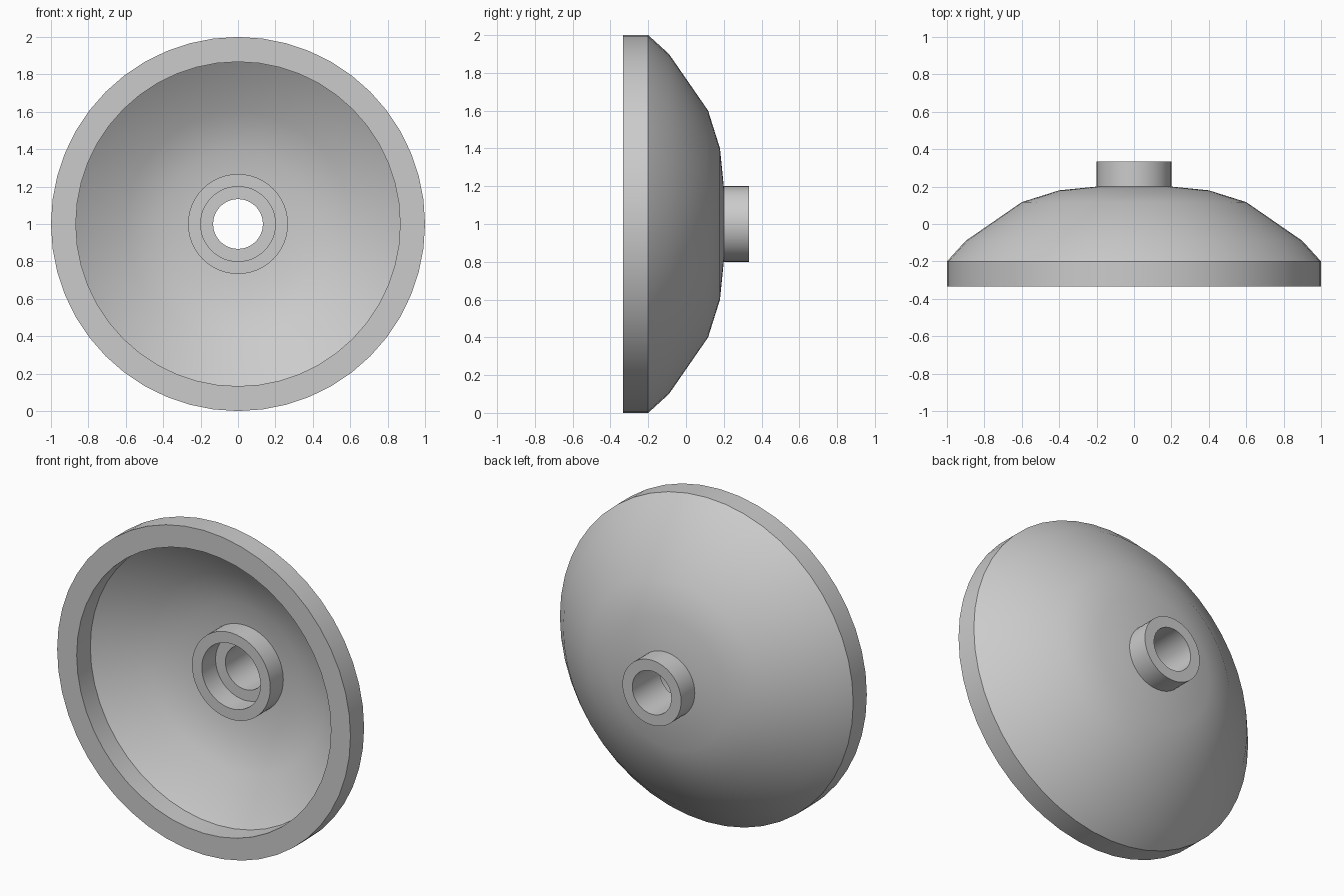
import bpy, bmesh, math

if "Cube" in bpy.data.objects:
    bpy.data.objects.remove(bpy.data.objects["Cube"])

def ring(name, profile, sides):
    """Revolve a closed (radius, y) profile about the y axis at z = 1."""
    bm = bmesh.new()
    loops = []
    for i in range(sides):
        a = 2 * math.pi * i / sides
        loops.append([bm.verts.new((r * math.cos(a), y, 1 + r * math.sin(a)))
                      for r, y in profile])
    n = len(profile)
    for i in range(sides):
        a, b = loops[i], loops[(i + 1) % sides]
        for j in range(n):
            k = (j + 1) % n
            bm.faces.new((a[j], a[k], b[k], b[j]))
    bmesh.ops.recalc_face_normals(bm, faces=bm.faces)
    mesh = bpy.data.meshes.new(name)
    bm.to_mesh(mesh)
    bm.free()
    obj = bpy.data.objects.new(name, mesh)
    bpy.context.collection.objects.link(obj)
    bpy.ops.object.select_all(action='DESELECT')
    obj.select_set(True)
    bpy.context.view_layer.objects.active = obj
    bpy.ops.object.shade_smooth_by_angle(angle=math.radians(30))
    return obj

# Complete dish: outer shell, back tube, stepped bore, front collar, inner shell
ring("dish", [
    (1.0, -0.333), (1.0, -0.2), (0.9, -0.09), (0.6, 0.117), (0.4, 0.18), (0.2, 0.2),
    (0.2, 0.333), (0.133, 0.333), (0.133, 0.067),
    (0.2, 0.067), (0.2, -0.067), (0.267, -0.067), (0.267, 0.06),
    (0.4, 0.047), (0.6, -0.017), (0.867, -0.2), (0.867, -0.333),
], 48)
